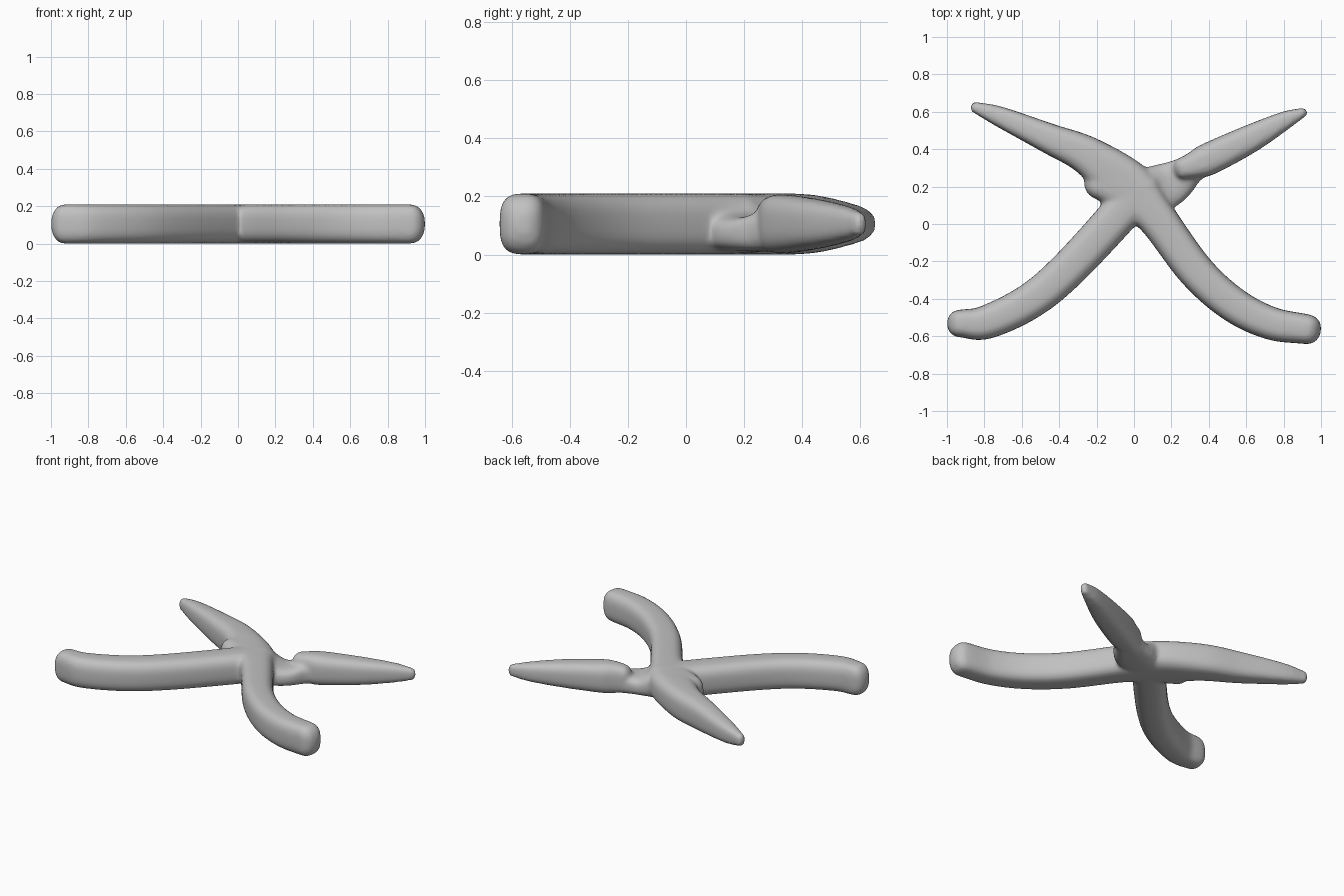
import bpy, bmesh, math
from mathutils import Vector

cube = bpy.data.objects.get("Cube")
if cube:
    bpy.data.objects.remove(cube, do_unlink=True)

grey = bpy.data.materials.new("plain grey")
grey.use_nodes = True
colour = (0.53, 0.53, 0.53, 1)
grey.diffuse_color = colour
grey.node_tree.nodes["Principled BSDF"].inputs["Base Color"].default_value = colour

MID = 0.105      # middle height, also half the thickness
SIDES = 32
STEPS = 8


def resample(points):
    """Catmull-Rom curve through points of x, y, half width, bottom, top."""
    pts = [Vector(p) for p in points]
    pts = [2 * pts[0] - pts[1]] + pts + [2 * pts[-1] - pts[-2]]
    out = []
    for a, b, c, d in zip(pts, pts[1:], pts[2:], pts[3:]):
        for i in range(STEPS):
            t = i / STEPS
            out.append(0.5 * (2 * b + (c - a) * t + (2 * a - 5 * b + 4 * c - d) * t * t
                              + (3 * b - a - 3 * c + d) * t ** 3))
    return out + [pts[-2]]


def ring(bm, sample, tangent, scale, shift, power=3.0):
    """One rounded-box cross-section, upright and square to the path."""
    x, y, width, low, high = sample
    centre = Vector((x, y, (low + high) / 2)) + tangent * shift
    side = Vector((tangent.y, -tangent.x, 0))
    verts = []
    for i in range(SIDES):
        a = math.tau * i / SIDES
        u, v = [math.copysign(abs(f) ** (2 / power), f) for f in (math.cos(a), math.sin(a))]
        verts.append(bm.verts.new(centre + side * u * width * scale
                                  + Vector((0, 0, v * (high - low) / 2 * scale))))
    return verts


def sweep(bm, points):
    """Sweep the section along a path and round off both ends."""
    samples = resample(points)
    last = len(samples) - 1
    rings = []
    caps = (0, 0.25, 0.5, 0.7, 0.85, 0.95, 0.99)
    for i, s in enumerate(samples):
        d = samples[min(i + 1, last)] - samples[max(i - 1, 0)]
        tangent = Vector((d[0], d[1], 0)).normalized()
        steps = caps if i in (0, last) else (0,)
        sign = -1 if i == 0 else 1
        for t in (steps[::-1] if i == 0 else steps):
            rings.append(ring(bm, s, tangent, (1 - t ** 2.2) ** (1 / 2.2), sign * t * s[2]))
    for a, b in zip(rings, rings[1:]):
        for i in range(SIDES):
            j = (i + 1) % SIDES
            bm.faces.new((a[i], a[j], b[j], b[i]))
    bm.faces.new(rings[0])
    bm.faces.new(rings[-1])


def level(x, y, width, half=MID):
    return (x, y, width, MID - half, MID + half)


bm = bmesh.new()

# back right arm running through the hub into the front left arm
sweep(bm, [level(-0.845, 0.622, 0.03, 0.042), level(-0.72, 0.575, 0.054, 0.065),
           level(-0.46, 0.46, 0.08, 0.094), level(-0.24, 0.36, 0.105),
           level(-0.03, 0.19, 0.145), level(0.115, 0.04, 0.106), level(0.33, -0.25, 0.098),
           level(0.53, -0.43, 0.094), level(0.73, -0.53, 0.088), level(0.92, -0.562, 0.08)])

# front right arm running through the hub
sweep(bm, [level(-0.925, -0.532, 0.074), level(-0.79, -0.525, 0.09), level(-0.56, -0.415, 0.096),
           level(-0.36, -0.25, 0.1), level(-0.09, 0.04, 0.105), level(0.03, 0.19, 0.11)])

# back left arm, with a low neck next to the hub
sweep(bm, [level(0.9, 0.595, 0.026, 0.04), level(0.8, 0.55, 0.05, 0.06),
           level(0.62, 0.455, 0.075, 0.083), level(0.4, 0.348, 0.086, 0.1),
           level(0.32, 0.315, 0.072, 0.098), level(0.27, 0.3, 0.06, 0.09)])
sweep(bm, [(0.3, 0.29, 0.08, 0.01, 0.15), (0.21, 0.225, 0.115, 0.01, 0.13),
           (0.13, 0.19, 0.125, 0.005, 0.16), (0.03, 0.17, 0.12, 0, 0.21)])

# shoulder bump on the right of the hub
sweep(bm, [level(-0.165, 0.225, 0.1, 0.1), level(-0.06, 0.19, 0.12)])

bmesh.ops.recalc_face_normals(bm, faces=bm.faces)
mesh = bpy.data.meshes.new("four_armed_body")
bm.to_mesh(mesh)
bm.free()
mesh.materials.append(grey)
body = bpy.data.objects.new("four_armed_body", mesh)
bpy.context.collection.objects.link(body)
bpy.context.view_layer.objects.active = body
body.select_set(True)

# fuse the arms and soften the joints
remesh = body.modifiers.new("fuse", "REMESH")
remesh.mode = "VOXEL"
remesh.voxel_size = 0.012
remesh.use_smooth_shade = True
soften = body.modifiers.new("soften", "SMOOTH")
soften.factor = 0.5
soften.iterations = 8
for name in ("fuse", "soften"):
    bpy.ops.object.modifier_apply(modifier=name)
bpy.ops.object.shade_smooth()
